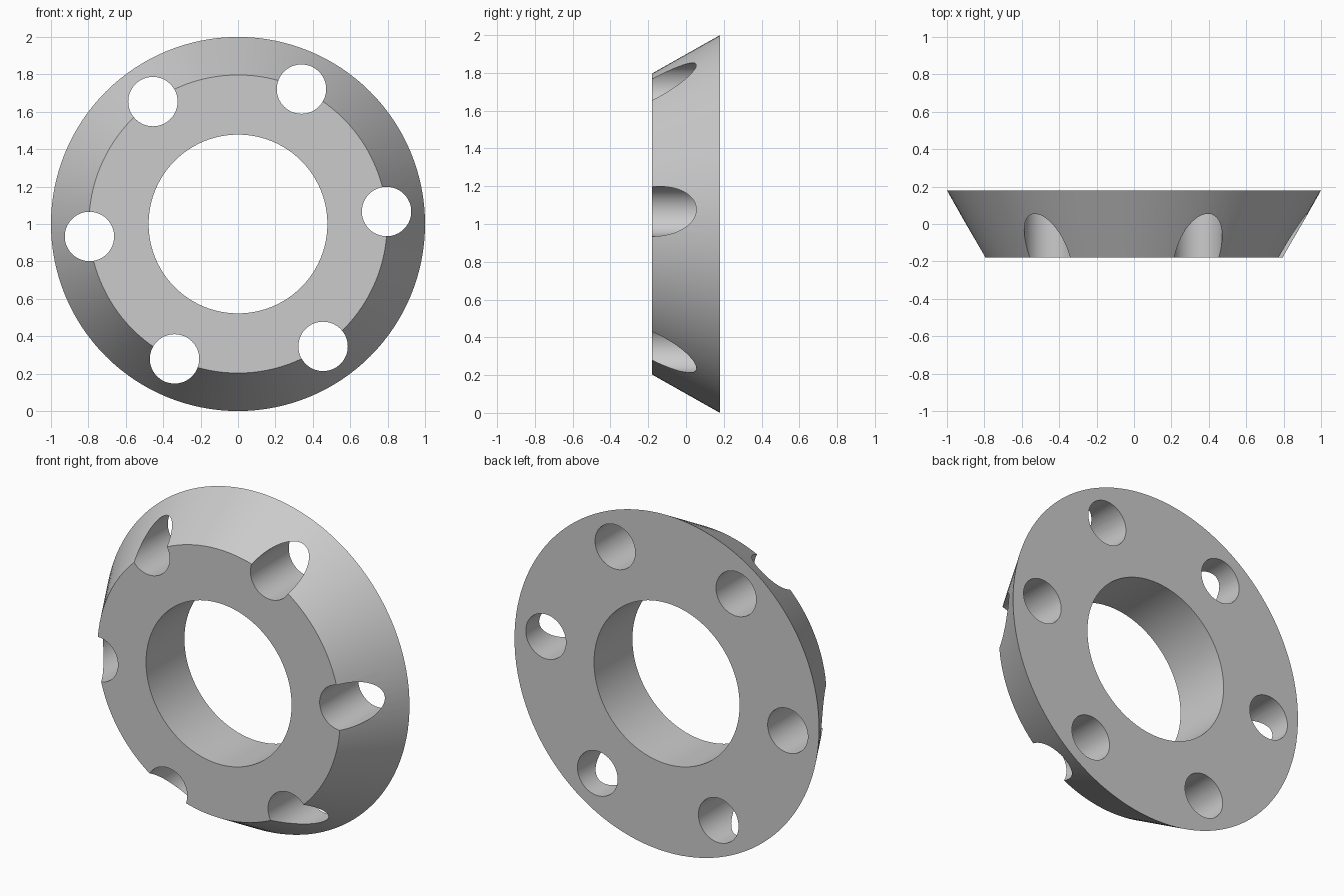
import bpy, bmesh
from math import cos, sin, pi, radians
from mathutils import Matrix, Vector

cube = bpy.data.objects.get("Cube")
if cube:
    bpy.data.objects.remove(cube, do_unlink=True)

THICK = 0.36
CENTRE = Vector((0, 0, 1))
TURN = Matrix.Rotation(-pi / 2, 4, 'X')  # cone axis onto +y


def add_cone(bm, centre, front_r, back_r, depth, segments):
    bmesh.ops.create_cone(bm, cap_ends=True, segments=segments, radius1=front_r,
                          radius2=back_r, depth=depth,
                          matrix=Matrix.Translation(centre) @ TURN)


def finish(bm, name):
    mesh = bpy.data.meshes.new(name)
    bm.to_mesh(mesh)
    bm.free()
    obj = bpy.data.objects.new(name, mesh)
    bpy.context.collection.objects.link(obj)
    return obj


# Tapered ring body
bm = bmesh.new()
add_cone(bm, CENTRE, 0.797, 1.0, THICK, 128)
ring = finish(bm, "tapered_ring")

# Cutter: central bore and six bolt holes
bm = bmesh.new()
add_cone(bm, CENTRE, 0.478, 0.478, 1, 96)
for i in range(6):
    a = radians(4.8) + i * pi / 3
    add_cone(bm, CENTRE + 0.797 * Vector((cos(a), 0, sin(a))), 0.132, 0.132, 1, 64)
cutter = finish(bm, "hole_cutter")
cutter.hide_render = True

# Cut the holes and apply
cut = ring.modifiers.new("holes", 'BOOLEAN')
cut.operation = 'DIFFERENCE'
cut.solver = 'EXACT'
cut.object = cutter
bpy.ops.object.select_all(action='DESELECT')
bpy.context.view_layer.objects.active = ring
ring.select_set(True)
bpy.ops.object.modifier_apply(modifier=cut.name)
bpy.data.objects.remove(cutter, do_unlink=True)
bpy.ops.object.shade_smooth_by_angle(angle=radians(30))

# Plain grey
grey = bpy.data.materials.new("light_grey")
grey.use_nodes = True
colour = (0.6, 0.6, 0.6, 1)
grey.diffuse_color = colour
grey.node_tree.nodes["Principled BSDF"].inputs["Base Color"].default_value = colour
ring.data.materials.clear()
ring.data.materials.append(grey)
